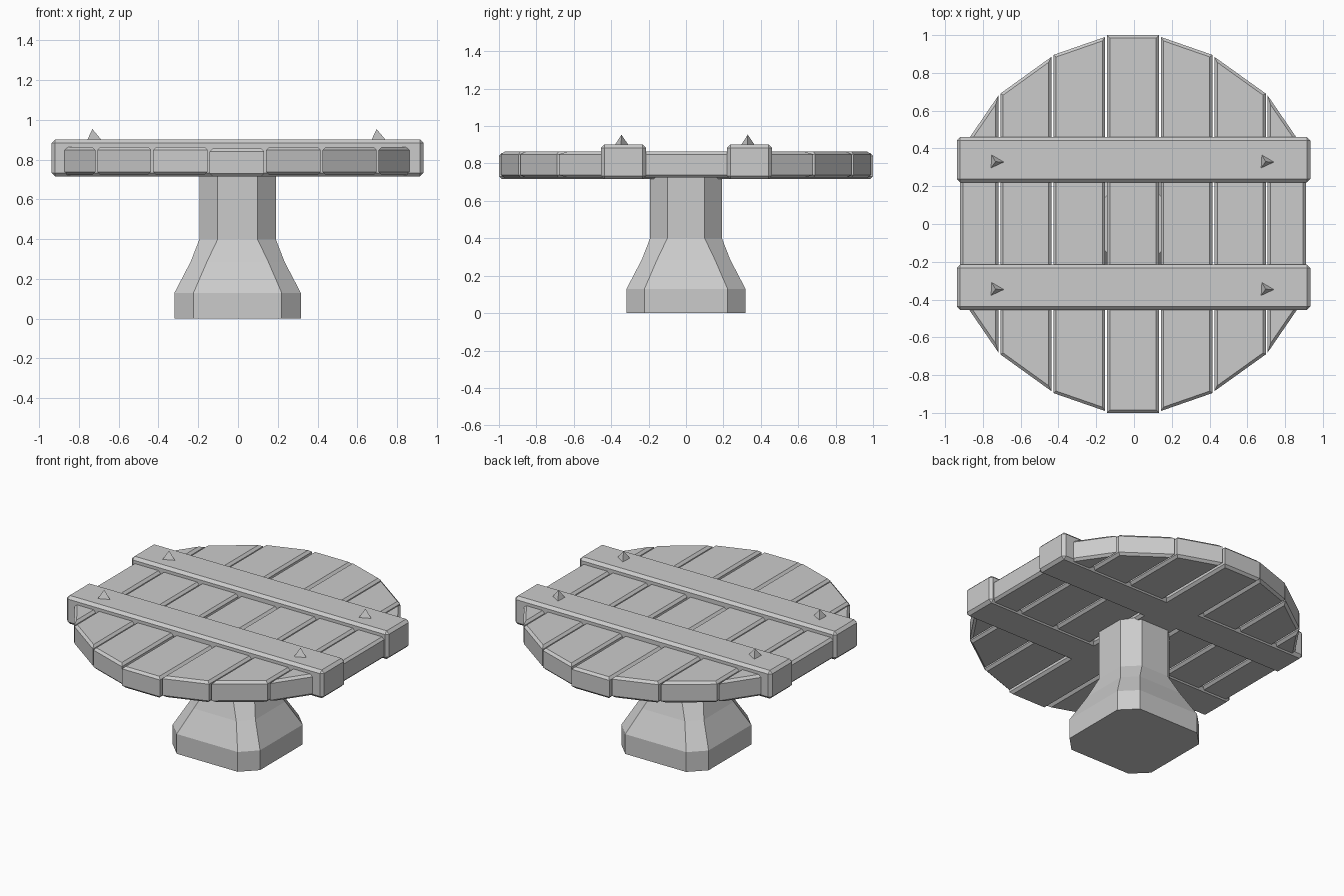
import bpy, bmesh, math
from mathutils import Vector

if "Cube" in bpy.data.objects:
    bpy.data.objects.remove(bpy.data.objects["Cube"])


def finish(name, bm):
    bmesh.ops.recalc_face_normals(bm, faces=bm.faces[:])
    mesh = bpy.data.meshes.new(name)
    bm.to_mesh(mesh)
    bm.free()
    ob = bpy.data.objects.new(name, mesh)
    bpy.context.collection.objects.link(ob)
    return ob


def loft(name, rings):
    """Closed solid through a stack of rings with equal point counts."""
    bm = bmesh.new()
    loops = [[bm.verts.new(p) for p in ring] for ring in rings]
    n = len(loops[0])
    for a, b in zip(loops, loops[1:]):
        for i in range(n):
            j = (i + 1) % n
            bm.faces.new((a[i], a[j], b[j], b[i]))
    bm.faces.new(loops[0])
    bm.faces.new(loops[-1])
    return finish(name, bm)


def bevelled_prism(name, outline, z0, z1, width, verticals):
    """Extruded outline with chamfered rims, optionally chamfered uprights."""
    bm = bmesh.new()
    base = bm.faces.new([bm.verts.new((x, y, z0)) for x, y in outline])
    top = bmesh.ops.extrude_face_region(bm, geom=[base], use_keep_orig=True)
    for v in top["geom"]:
        if isinstance(v, bmesh.types.BMVert):
            v.co.z = z1
    bmesh.ops.recalc_face_normals(bm, faces=bm.faces[:])
    edges = [e for e in bm.edges
             if verticals or abs(e.verts[0].co.z - e.verts[1].co.z) < 1e-4]
    bmesh.ops.bevel(bm, geom=edges, offset=width, segments=1,
                    affect='EDGES', profile=0.5)
    return finish(name, bm)


# Pedestal: square section with cut corners, flaring to the foot
def cut_square(half, flat, z):
    pts = [(half, -flat), (half, flat), (flat, half), (-flat, half),
           (-half, flat), (-half, -flat), (-flat, -half), (flat, -half)]
    return [(x - 0.002, y, z) for x, y in pts]


pedestal = loft("pedestal", [cut_square(*r) for r in (
    (0.318, 0.222, 0.0), (0.318, 0.222, 0.13), (0.237, 0.155, 0.285),
    (0.192, 0.10, 0.40), (0.192, 0.10, 0.73))])

# Table top planks: left x, right x, half length at left and right edges
planks = [(-0.92, -0.718, 0.385, 0.68), (-0.708, -0.437, 0.69, 0.885),
          (-0.427, -0.153, 0.895, 0.99), (-0.143, 0.132, 1.0, 1.0),
          (0.142, 0.416, 0.99, 0.895), (0.426, 0.698, 0.885, 0.69),
          (0.708, 0.91, 0.68, 0.385)]
for i, (x0, x1, h0, h1) in enumerate(planks):
    drop = 0.008 if i == 3 else 0.0
    bevelled_prism(f"plank_{i + 1}", [(x0, -h0), (x1, -h1), (x1, h1), (x0, h0)],
                   0.724 - drop, 0.864 - drop, 0.015, False)

# Cross battens with a pointed three-sided nail near each end
for side, y in (("front", -0.335), ("back", 0.34)):
    bevelled_prism(f"batten_{side}",
                   [(-0.938, y - 0.12), (0.934, y - 0.12),
                    (0.934, y + 0.12), (-0.938, y + 0.12)],
                   0.716, 0.902, 0.018, True)
    for end, x in (("left", -0.733), ("right", 0.697)):
        bm = bmesh.new()
        ny = y - 0.01
        ring = [bm.verts.new((x + 0.05 * math.cos(a), ny + 0.045 * math.sin(a), 0.895))
                for a in (-0.05 + k * math.tau / 3 for k in range(3))]
        tip = bm.verts.new((x, ny, 0.954))
        bm.faces.new(ring)
        for k in range(3):
            bm.faces.new((ring[k], ring[(k + 1) % 3], tip))
        finish(f"nail_{side}_{end}", bm)
